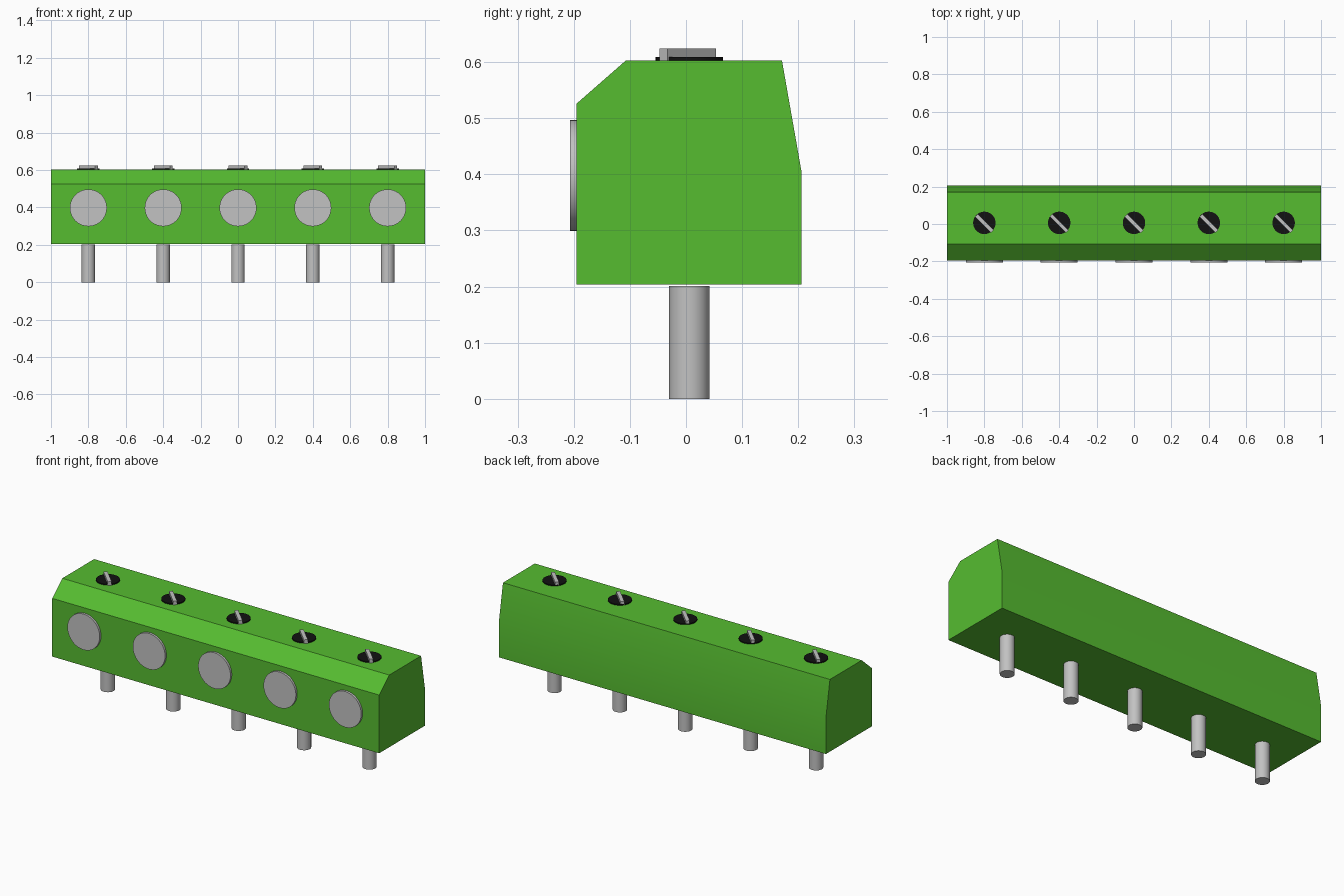
import bpy, bmesh, math
from mathutils import Matrix

cube = bpy.data.objects.get("Cube")
if cube:
    bpy.data.objects.remove(cube, do_unlink=True)


def material(name, rgb, rough=0.5):
    m = bpy.data.materials.new(name)
    m.use_nodes = True
    m.diffuse_color = (*rgb, 1)
    bsdf = m.node_tree.nodes["Principled BSDF"]
    bsdf.inputs["Base Color"].default_value = (*rgb, 1)
    bsdf.inputs["Roughness"].default_value = rough
    return m


GREEN = material("green plastic", (0.093, 0.503, 0.03))
METAL = material("grey metal", (0.54, 0.54, 0.54))
BLACK = material("black", (0.006, 0.006, 0.006))


def finish(name, bm, mat):
    """Turn a bmesh into a smooth-by-angle object with one material."""
    bmesh.ops.recalc_face_normals(bm, faces=bm.faces)
    mesh = bpy.data.meshes.new(name)
    bm.to_mesh(mesh)
    bm.free()
    mesh.materials.append(mat)
    ob = bpy.data.objects.new(name, mesh)
    bpy.context.collection.objects.link(ob)
    bpy.ops.object.select_all(action='DESELECT')
    ob.select_set(True)
    bpy.context.view_layer.objects.active = ob
    bpy.ops.object.shade_smooth_by_angle(angle=math.radians(30))
    return ob


def cylinder(name, mat, centre, radius, depth, rot=Matrix()):
    bm = bmesh.new()
    bmesh.ops.create_cone(bm, cap_ends=True, segments=40, radius1=radius,
                          radius2=radius, depth=depth,
                          matrix=Matrix.Translation(centre) @ rot)
    return finish(name, bm, mat)


def box(name, mat, centre, size, rot=Matrix()):
    bm = bmesh.new()
    bmesh.ops.create_cube(bm, size=1, matrix=Matrix.Translation(centre) @ rot
                          @ Matrix.Diagonal((*size, 1)))
    return finish(name, bm, mat)


# Housing: side profile (y, z) extruded along x
profile = [(-0.195, 0.204), (-0.195, 0.526), (-0.107, 0.603),
           (0.171, 0.603), (0.206, 0.404), (0.206, 0.204)]
bm = bmesh.new()
face = bm.faces.new([bm.verts.new((-1, y, z)) for y, z in profile])
ext = bmesh.ops.extrude_face_region(bm, geom=[face], use_keep_orig=True)
bmesh.ops.translate(bm, vec=(2, 0, 0),
                    verts=[g for g in ext["geom"] if isinstance(g, bmesh.types.BMVert)])
finish("housing", bm, GREEN)

# Five terminals: pin, wire entry disc, screw recess and diagonal screw bar
for i in range(5):
    x = -0.8 + 0.4 * i
    n = i + 1
    cylinder(f"pin_{n}", METAL, (x, 0.006, 0.1005), 0.036, 0.201)
    cylinder(f"wire_entry_{n}", METAL, (x, -0.2, 0.398), 0.099, 0.014,
             Matrix.Rotation(math.pi / 2, 4, 'X'))
    cylinder(f"screw_disc_{n}", BLACK, (x, 0.006, 0.605), 0.06, 0.008)
    box(f"screw_bar_{n}", METAL, (x, 0.003, 0.6135), (0.122, 0.02, 0.021),
        Matrix.Rotation(-math.pi / 4, 4, 'Z'))
